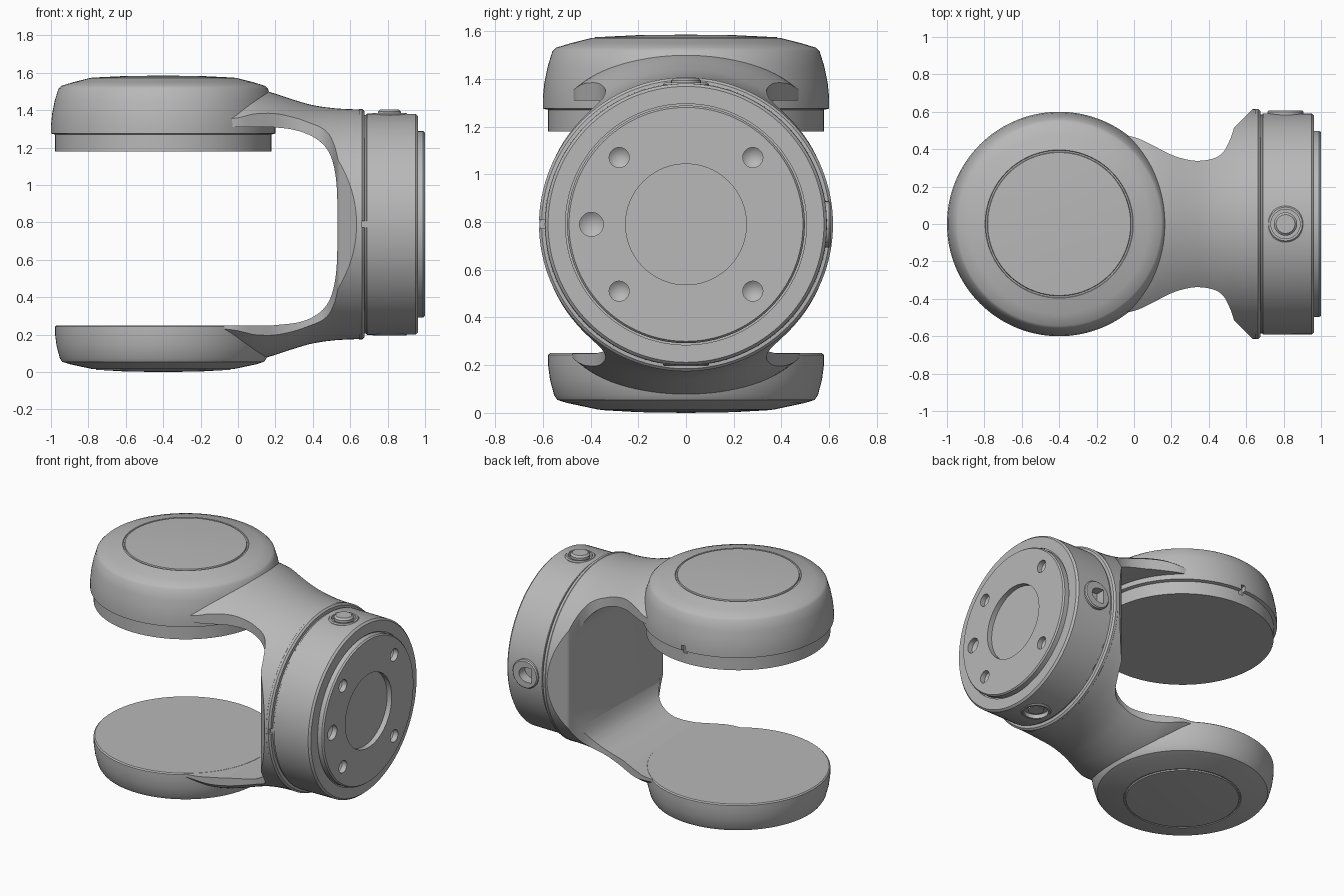
import bpy, bmesh, math
from mathutils import Matrix, Vector

cube = bpy.data.objects.get("Cube")
if cube:
    bpy.data.objects.remove(cube)

# Single grey finish
grey = bpy.data.materials.new("satin_grey")
grey.use_nodes = True
COLOUR = (0.48, 0.48, 0.48, 1)
grey.diffuse_color = COLOUR
grey.node_tree.nodes["Principled BSDF"].inputs["Base Color"].default_value = COLOUR

AXIS = {
    "z": Matrix.Identity(4),
    "-z": Matrix.Rotation(math.pi, 4, "X"),
    "x": Matrix.Rotation(math.pi / 2, 4, "Y"),
    "y": Matrix.Rotation(-math.pi / 2, 4, "X"),
}
MID = 0.79          # height of the flange axis
DISC_X = -0.4       # centre of both discs


def finish(name, bm):
    bmesh.ops.remove_doubles(bm, verts=bm.verts, dist=1e-5)
    bmesh.ops.recalc_face_normals(bm, faces=bm.faces)
    mesh = bpy.data.meshes.new(name)
    bm.to_mesh(mesh)
    bm.free()
    mesh.materials.append(grey)
    obj = bpy.data.objects.new(name, mesh)
    bpy.context.scene.collection.objects.link(obj)
    return obj


def lathe(name, profile, origin, axis="z", n=128):
    """Closed turned solid from (radius, height) points."""
    bm = bmesh.new()
    m = Matrix.Translation(origin) @ AXIS[axis]
    rings = []
    for r, h in profile:
        rings.append([bm.verts.new(m @ Vector((r * math.cos(a), r * math.sin(a), h)))
                      for a in (math.tau * i / n for i in range(n))]
                     if r > 0 else [bm.verts.new(m @ Vector((0, 0, h)))])
    for a, b in zip(rings, rings[1:]):
        for i in range(n):
            j = (i + 1) % n
            if len(a) == 1:
                bm.faces.new((a[0], b[i], b[j]))
            elif len(b) == 1:
                bm.faces.new((a[i], b[0], a[j]))
            else:
                bm.faces.new((a[i], b[i], b[j], a[j]))
    return finish(name, bm)


def rod(name, r, low, high, origin, axis="z", n=48):
    return lathe(name, [(0, low), (r, low), (r, high), (0, high)], origin, axis, n)


def prism(name, outline, offset):
    bm = bmesh.new()
    face = bm.faces.new([bm.verts.new(p) for p in outline])
    out = bmesh.ops.extrude_face_region(bm, geom=[face])
    bmesh.ops.translate(bm, vec=offset,
                        verts=[v for v in out["geom"] if isinstance(v, bmesh.types.BMVert)])
    return finish(name, bm)


def box(name, centre, size):
    bm = bmesh.new()
    bmesh.ops.create_cube(bm, size=1)
    bmesh.ops.scale(bm, vec=size, verts=bm.verts)
    bmesh.ops.translate(bm, vec=centre, verts=bm.verts)
    return finish(name, bm)


def smooth(points, steps=5):
    """Catmull-Rom curve through 2D points."""
    pts = [Vector(p) for p in points]
    pts = [2 * pts[0] - pts[1]] + pts + [2 * pts[-1] - pts[-2]]
    out = []
    for p, q, r, s in zip(pts, pts[1:], pts[2:], pts[3:]):
        for k in range(steps):
            t = k / steps
            out.append(0.5 * (2 * q + (r - p) * t + (2 * p - 5 * q + 4 * r - s) * t * t
                              + (3 * q - p - 3 * r + s) * t ** 3))
    return out + [pts[-2]]


def boolean(obj, tool, operation="DIFFERENCE"):
    tool.hide_render = True
    mod = obj.modifiers.new("cut", "BOOLEAN")
    mod.operation, mod.object, mod.solver = operation, tool, "EXACT"
    bpy.context.view_layer.update()
    mesh = bpy.data.meshes.new_from_object(
        obj.evaluated_get(bpy.context.evaluated_depsgraph_get()))
    obj.modifiers.clear()
    obj.data = mesh
    bpy.data.objects.remove(tool)


# Upper disc with a thin ring groove, a rim step and a lower plug
upper = lathe("upper_disc", [
    (0, 1.585), (0.2, 1.583), (0.382, 1.574), (0.385, 1.566), (0.393, 1.566), (0.396, 1.571),
    (0.48, 1.55), (0.545, 1.53), (0.56, 1.515), (0.58, 1.45), (0.594, 1.38), (0.6, 1.32),
    (0.6, 1.275), (0.578, 1.27), (0.578, 1.18), (0, 1.18)], (DISC_X, 0, 0))
boolean(upper, box("rim_notch", (DISC_X, 0.6, 1.28), (0.03, 0.06, 0.06)))

# Lower disc
lathe("lower_disc", [
    (0, 0.25), (0.57, 0.25), (0.578, 0.243), (0.578, 0.2), (0.57, 0.14), (0.553, 0.075),
    (0.54, 0.055), (0.5, 0.042), (0.373, 0.015), (0.37, 0.02), (0.362, 0.02), (0.359, 0.012),
    (0.2, 0.003), (0, 0)], (DISC_X, 0, 0))

# C-shaped arm: turned outer skin, trimmed to a waisted plan, hollowed by the gap
skin = smooth([(0.735, -0.1), (0.733, 0.05), (0.71, 0.16), (0.665, 0.3), (0.637, 0.4),
               (0.62, 0.52), (0.613, 0.66)])
arm = lathe("arm", [(0, -0.1)] + [tuple(p) for p in skin] + [(0, 0.66)], (0, 0, MID), "x")
side = smooth([(-0.12, 0.48), (0, 0.465), (0.1, 0.42), (0.2, 0.37), (0.28, 0.345), (0.35, 0.338),
               (0.43, 0.352), (0.48, 0.388), (0.515, 0.455), (0.535, 0.515)])
side += [Vector((0.635, 0.615)), Vector((0.7, 0.64))]
plan = [(x, y, -0.2) for x, y in side] + [(x, -y, -0.2) for x, y in reversed(side)]
boolean(arm, prism("plan", plan, (0, 0, 2)), "INTERSECT")
gap = smooth([(0.18, 1.31), (0.3, 1.295), (0.4, 1.258), (0.47, 1.2), (0.51, 1.11), (0.53, 0.95),
              (0.53, 0.62), (0.513, 0.46), (0.475, 0.36), (0.41, 0.3), (0.32, 0.265),
              (0.18, 0.249)])
gap = [Vector((-0.5, 1.31))] + gap + [Vector((-0.5, 0.249))]
boolean(arm, prism("gap", [(x, -1, z) for x, z in gap], (0, 2, 0)))

# Round flange with collar, groove, raised face and central recess
flange = lathe("flange", [
    (0, 0.64), (0.608, 0.64), (0.616, 0.648), (0.616, 0.664), (0.605, 0.675), (0.585, 0.677),
    (0.585, 0.685), (0.592, 0.69), (0.59, 0.95), (0.578, 0.963), (0.505, 0.963), (0.505, 0.955),
    (0.498, 0.955), (0.498, 0.99), (0.49, 1), (0.253, 1), (0.253, 0.965), (0, 0.965)],
    (0, 0, MID), "x")

# Countersunk bolt holes
holes = [(y, z, 0.042) for y in (-0.28, 0.28) for z in (-0.28, 0.28)] + [(-0.396, 0, 0.05)]
for y, z, r in holes:
    boolean(flange, lathe("hole", [(0, 0.93), (r, 0.965), (r, 1.05), (0, 1.05)],
                          (0, y, MID + z), "x", 32))
boolean(flange, box("collar_notch", (0.665, -0.61, MID), (0.05, 0.05, 0.035)))

# Pockets in the flange wall: top, bottom and back
PX = 0.81
for axis in ("z", "-z"):
    boolean(flange, rod("pocket", 0.08, 0.565, 0.7, (PX, 0, MID), axis))
boolean(flange, rod("pocket", 0.09, 0.53, 0.7, (PX, 0, MID), "y"))

# Bezel rings around the top and bottom pockets, with the button on top
for label, axis in (("top", "z"), ("bottom", "-z")):
    lathe(label + "_bezel", [(0.078, 0.56), (0.097, 0.56), (0.097, 0.587), (0.09, 0.594),
                             (0.078, 0.594), (0.078, 0.56)], (PX, 0, MID), axis, 48)
lathe("button", [(0, 0.55), (0.062, 0.55), (0.062, 0.602), (0.05, 0.614), (0, 0.614)],
      (PX, 0, MID), "z", 48)
rod("bottom_plug", 0.05, 0.55, 0.58, (PX, 0, MID), "-z")

# Back socket with a D-shaped opening
socket = lathe("back_socket", [(0, 0.5), (0.097, 0.5), (0.097, 0.6), (0.09, 0.607), (0, 0.607)],
               (PX, 0, MID), "y", 48)
arc = [(-0.02 + 0.065 * math.cos(a), 0.05 * math.sin(a))
       for a in (math.pi * (i / 12 - 0.5) for i in range(13))]
opening = [(PX + x, 0.54, MID + z) for x, z in [(-0.05, -0.05)] + arc + [(-0.05, 0.05)]]
boolean(socket, prism("opening", opening, (0, 0.2, 0)))

# Smooth shading with crisp edges
parts = [o for o in bpy.context.scene.objects if o.type == "MESH"]
bpy.ops.object.select_all(action="DESELECT")
for o in parts:
    o.select_set(True)
bpy.context.view_layer.objects.active = parts[0]
bpy.ops.object.shade_smooth_by_angle(angle=math.radians(28))
